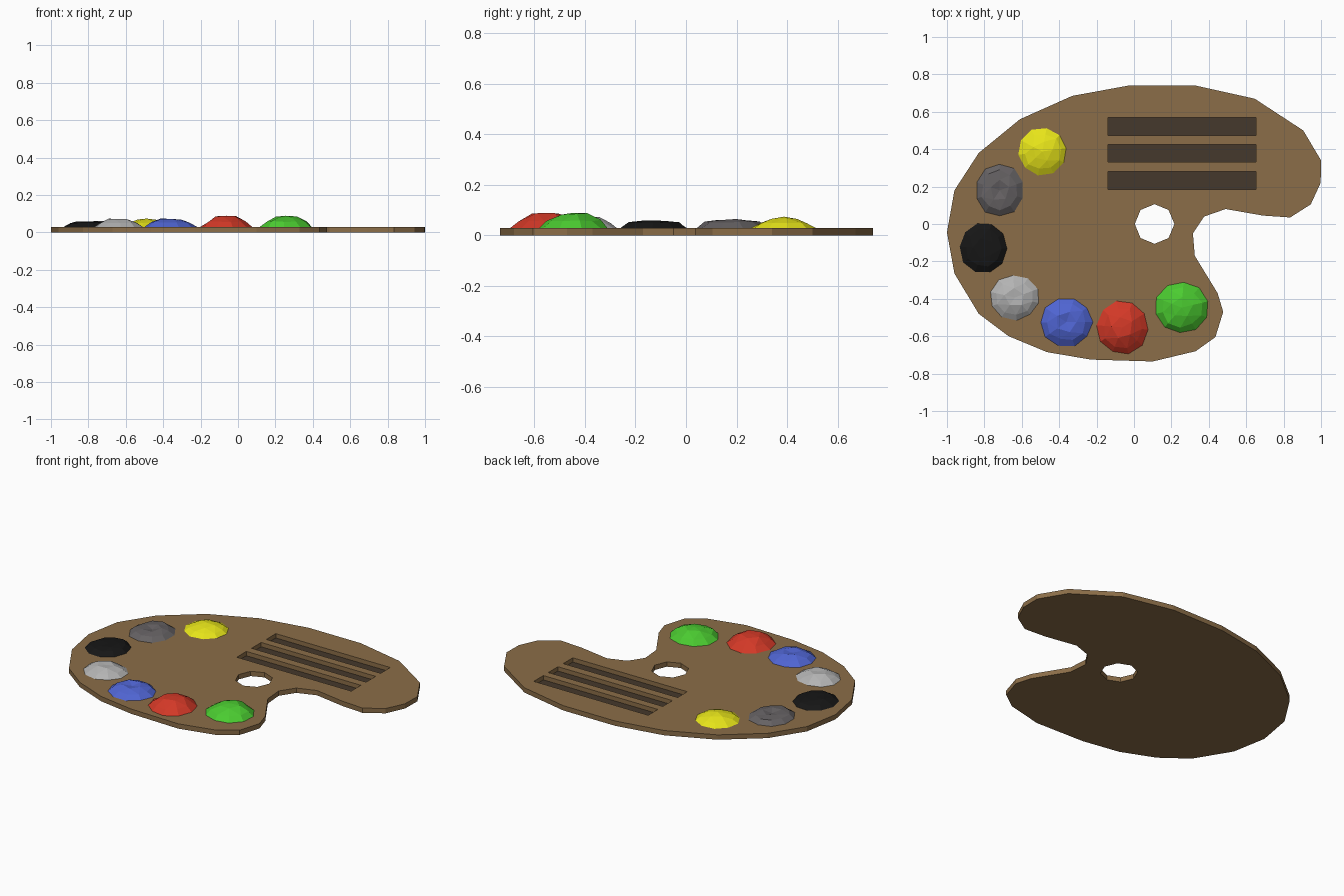
import bpy, bmesh, math, random

if "Cube" in bpy.data.objects:
    bpy.data.objects.remove(bpy.data.objects["Cube"])

random.seed(4)
THICK = 0.03


def material(name, rgb):
    m = bpy.data.materials.new(name)
    m.diffuse_color = (*rgb, 1)
    m.use_nodes = True
    m.node_tree.nodes["Principled BSDF"].inputs["Base Color"].default_value = m.diffuse_color
    return m


def add_object(name, mesh, *mats):
    ob = bpy.data.objects.new(name, mesh)
    bpy.context.collection.objects.link(ob)
    for m in mats:
        mesh.materials.append(m)
    return ob


wood = material("wood", (0.26, 0.155, 0.065))
groove = material("groove", (0.06, 0.04, 0.025))

# Board outline and octagonal thumb hole, filled and extruded as a curve
outline = [(1, .34), (.905, .50), (.645, .67), (.33, .74), (-.03, .74), (-.33, .685),
           (-.61, .56), (-.83, .38), (-.96, .18), (-1, -.045), (-.96, -.265),
           (-.83, -.48), (-.67, -.60), (-.465, -.685), (-.23, -.725), (.10, -.735),
           (.33, -.68), (.435, -.605), (.477, -.47), (.447, -.37), (.325, -.17),
           (.315, -.05), (.375, .04), (.49, .08), (.69, .045), (.835, .035),
           (.945, .105), (.998, .22)]
hole = [(.11 + .106 * math.sin(k * math.pi / 4), .106 * math.cos(k * math.pi / 4))
        for k in range(8)]
curve = bpy.data.curves.new("board_profile", 'CURVE')
curve.dimensions = '2D'
curve.fill_mode = 'BOTH'
curve.extrude = THICK / 2
for pts in (outline, hole):
    s = curve.splines.new('POLY')
    s.points.add(len(pts) - 1)
    for p, (x, y) in zip(s.points, pts):
        p.co = (x, y, 0, 1)
    s.use_cyclic_u = True
profile = bpy.data.objects.new("board_profile", curve)
bpy.context.collection.objects.link(profile)
bpy.context.view_layer.update()
mesh = bpy.data.meshes.new_from_object(profile)
bpy.data.objects.remove(profile)
mesh.materials.clear()
bm = bmesh.new()
bm.from_mesh(mesh)
bmesh.ops.remove_doubles(bm, verts=bm.verts, dist=1e-4)
bmesh.ops.translate(bm, verts=bm.verts, vec=(0, 0, THICK / 2))
bmesh.ops.recalc_face_normals(bm, faces=bm.faces)
for f in bm.faces:
    f.smooth = False
bm.to_mesh(mesh)
bm.free()
board = add_object("board", mesh, wood, groove)

# Three brush grooves cut into the top
bm = bmesh.new()
for y in (.522, .378, .232):
    box = bmesh.ops.create_cube(bm, size=1)["verts"]
    bmesh.ops.scale(bm, verts=box, vec=(.79, .095, .1))
    bmesh.ops.translate(bm, verts=box, vec=(.257, y, .053))
cut_mesh = bpy.data.meshes.new("groove_cutter")
bm.to_mesh(cut_mesh)
bm.free()
cutter = add_object("groove_cutter", cut_mesh, wood)
mod = board.modifiers.new("grooves", 'BOOLEAN')
mod.operation = 'DIFFERENCE'
mod.solver = 'EXACT'
mod.object = cutter
bpy.context.view_layer.objects.active = board
bpy.ops.object.modifier_apply(modifier=mod.name)
bpy.data.objects.remove(cutter)
for p in board.data.polygons:
    if p.normal.z > .9 and p.center.z < .02:
        p.material_index = 1


# Faceted paint blob: two 10-sided rings, a 5-sided top ring and a centre point
def blob(name, rgb, x, y, rx, ry, h, shoulder, dip):
    bm = bmesh.new()
    turn = random.uniform(0, .6)

    def ring(n, r, z, jr, jz):
        out = []
        for k in range(n):
            a = turn + math.tau * k / n
            q = r * random.uniform(1 - jr, 1)
            zz = z * random.uniform(1 - jz, 1)
            out.append(bm.verts.new((x + rx * q * math.cos(a), y + ry * q * math.sin(a),
                                     THICK + h * zz)))
        return out

    low = ring(10, 1.03, 0, .06, 0)
    mid = ring(10, .8, shoulder, .12, .2)
    top = ring(5, .45, 1, .15, .15)
    peak = bm.verts.new((x, y, THICK + h * dip))
    for k in range(10):
        j = (k + 1) % 10
        bm.faces.new((low[k], low[j], mid[j], mid[k]))
    for k in range(5):
        a, b, c = mid[2 * k], mid[2 * k + 1], mid[(2 * k + 2) % 10]
        t, u = top[k], top[(k + 1) % 5]
        bm.faces.new((a, b, t))
        bm.faces.new((b, u, t))
        bm.faces.new((b, c, u))
        bm.faces.new((t, u, peak))
    bm.faces.new(low[::-1])
    bmesh.ops.recalc_face_normals(bm, faces=bm.faces)
    me = bpy.data.meshes.new(name)
    bm.to_mesh(me)
    bm.free()
    add_object(name, me, material(name, rgb))


for args in (
    ("yellow_paint", (.80, .78, .01), -.49, .388, .132, .127, .040, .50, 1.1),
    ("grey_paint", (.13, .12, .125), -.718, .18, .130, .140, .035, .72, .55),
    ("black_paint", (.008, .008, .008), -.805, -.127, .127, .137, .030, .75, .9),
    ("white_paint", (.45, .45, .45), -.637, -.393, .130, .120, .046, .50, .85),
    ("blue_paint", (.08, .13, .65), -.362, -.525, .140, .132, .045, .60, .7),
    ("red_paint", (.65, .04, .02), -.062, -.553, .137, .143, .058, .50, 1.02),
    ("green_paint", (.07, .60, .03), .255, -.447, .143, .138, .058, .55, 1.02),
):
    blob(*args)
